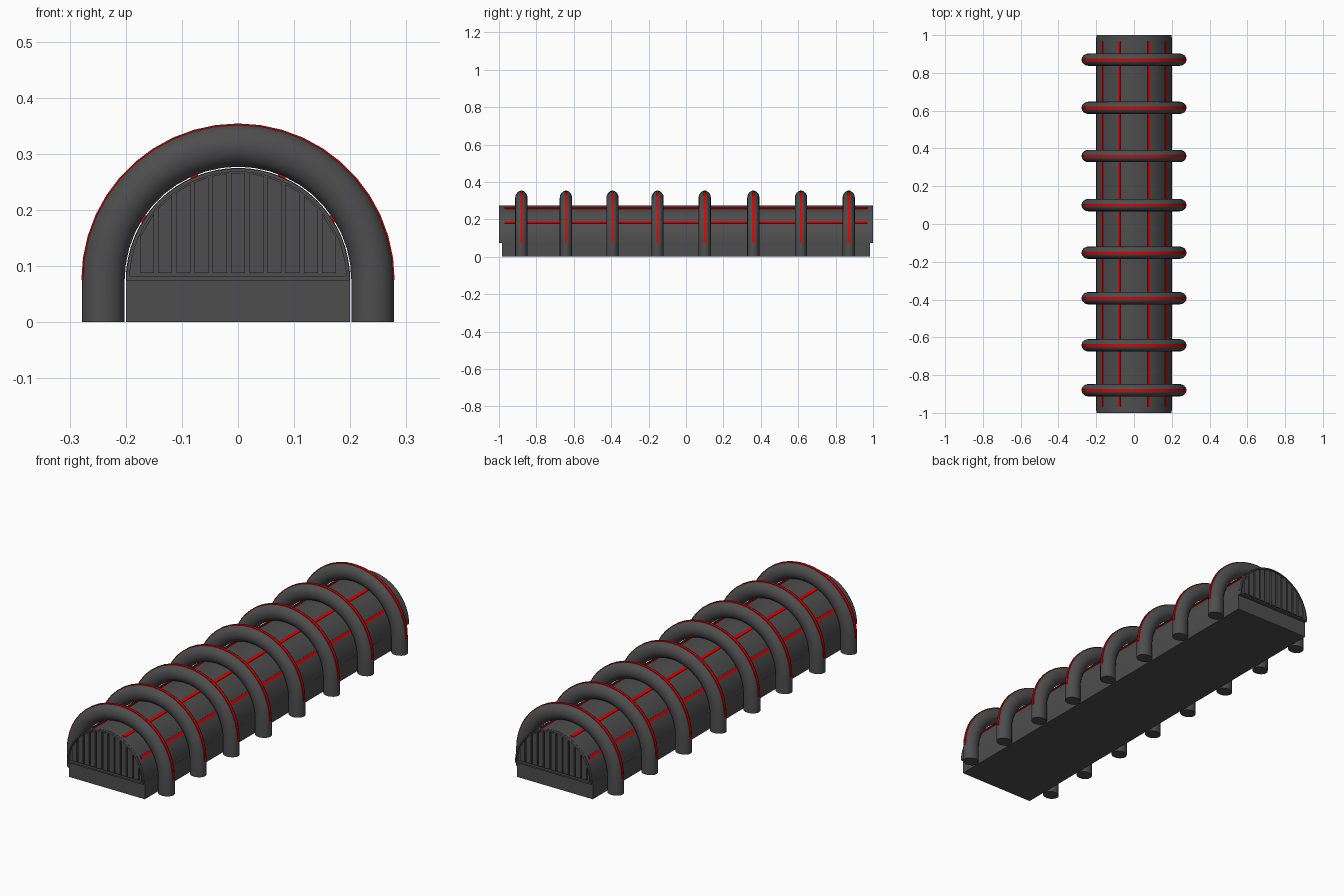
import bpy, bmesh, math
from mathutils import Matrix, Vector

if "Cube" in bpy.data.objects:
    bpy.data.objects.remove(bpy.data.objects["Cube"])

Z0 = 0.075          # springing height of the arches
R = 0.2             # vault radius


def material(name, color):
    m = bpy.data.materials.new(name)
    m.diffuse_color = color
    m.use_nodes = True
    m.node_tree.nodes["Principled BSDF"].inputs["Base Color"].default_value = m.diffuse_color
    return m


DARK = material("dark_grey", (0.075, 0.075, 0.075, 1))
RED = material("red_trim", (0.75, 0.0, 0.0, 1))


def finish(name, bm, mat, smooth=False):
    bmesh.ops.recalc_face_normals(bm, faces=bm.faces)
    me = bpy.data.meshes.new(name)
    bm.to_mesh(me)
    bm.free()
    ob = bpy.data.objects.new(name, me)
    bpy.context.collection.objects.link(ob)
    me.materials.append(mat)
    if smooth:
        bpy.ops.object.select_all(action='DESELECT')
        ob.select_set(True)
        bpy.context.view_layer.objects.active = ob
        bpy.ops.object.shade_smooth_by_angle(angle=math.radians(35))
    return ob


def add_box(bm, center, size, turn=0.0):
    mat = Matrix.Translation(center) @ Matrix.Rotation(turn, 4, 'Y') @ Matrix.Diagonal((*size, 1))
    bmesh.ops.create_cube(bm, size=1, matrix=mat)


def add_arch(bm, y, radius, section, segs=22, legs=False):
    """Sweep a closed (radial, y) section along a half circle, optionally down to the floor."""
    stations = [(0.0, Z0, math.pi * i / segs) for i in range(segs + 1)]
    if legs:
        stations = [(0, 0, 0)] + stations + [(0, 0, math.pi)]
    rings = []
    for x, z, a in stations:
        rings.append([bm.verts.new((x + (radius + u) * math.cos(a), y + v,
                                    z + (radius + u) * math.sin(a))) for u, v in section])
    n = len(section)
    for r0, r1 in zip(rings, rings[1:]):
        for j in range(n):
            k = (j + 1) % n
            bm.faces.new((r0[j], r0[k], r1[k], r1[j]))
    bm.faces.new(rings[0])
    bm.faces.new(rings[-1])


def rect(u0, u1, v):
    return [(u0, -v), (u1, -v), (u1, v), (u0, v)]


# Base slab
bm = bmesh.new()
add_box(bm, (0, 0, 0.04), (0.4, 1.97, 0.08))
finish("base", bm, DARK)

# Half-round vault
bm = bmesh.new()
pts = [bm.verts.new((R * math.cos(math.pi * i / 32), -0.988, Z0 + R * math.sin(math.pi * i / 32)))
       for i in range(33)]
face = bm.faces.new(pts)
ext = bmesh.ops.extrude_face_region(bm, geom=[face])
bmesh.ops.translate(bm, vec=(0, 1.976, 0), verts=[v for v in ext["geom"] if isinstance(v, bmesh.types.BMVert)])
finish("vault", bm, DARK, True)

# End walls: rim, sill and vertical slats with arched tops
for label, s in (("front", -1), ("back", 1)):
    bm = bmesh.new()
    add_arch(bm, s * 0.99, R, rect(-0.007, -0.001, 0.01), 32)
    add_box(bm, (0, s * 0.99, Z0 + 0.003), (0.396, 0.02, 0.007))
    finish(label + "_rim", bm, DARK, True)

    bm = bmesh.new()
    w = 0.0125
    for i in range(-5, 6):
        x = i * 0.0325
        top = [Z0 + math.sqrt(0.191 ** 2 - (x + d) ** 2) for d in (-w, w)]
        outline = [(x - w, Z0 + 0.013), (x + w, Z0 + 0.013), (x + w, top[1]), (x - w, top[0])]
        front = [bm.verts.new((px, s * 0.997, pz)) for px, pz in outline]
        back = [bm.verts.new((px, s * 0.98, pz)) for px, pz in outline]
        bm.faces.new(front)
        bm.faces.new(back)
        for j in range(4):
            k = (j + 1) % 4
            bm.faces.new((front[j], front[k], back[k], back[j]))
    finish(label + "_slats", bm, DARK)

# Tubular ribs with a red line around the crown
tube = [(0.038 * math.cos(2 * math.pi * i / 16), 0.033 * math.sin(2 * math.pi * i / 16)) for i in range(16)]
for n, y in enumerate((-0.88, -0.642, -0.393, -0.152, 0.1, 0.36, 0.615, 0.87)):
    bm = bmesh.new()
    add_arch(bm, y, 0.24, tube, legs=True)
    finish(f"rib_{n + 1}", bm, DARK, True)
    bm = bmesh.new()
    add_arch(bm, y, 0.24, rect(0.025, 0.0392, 0.006))
    finish(f"rib_line_{n + 1}", bm, RED, True)

# Red lines along the vault
bm = bmesh.new()
for deg in (33, 67, 113, 147):
    a = math.radians(deg)
    c = Vector((math.cos(a), 0, math.sin(a))) * 0.2 + Vector((0, 0, Z0))
    add_box(bm, c, (0.006, 1.94, 0.014), -a)
finish("vault_lines", bm, RED)
